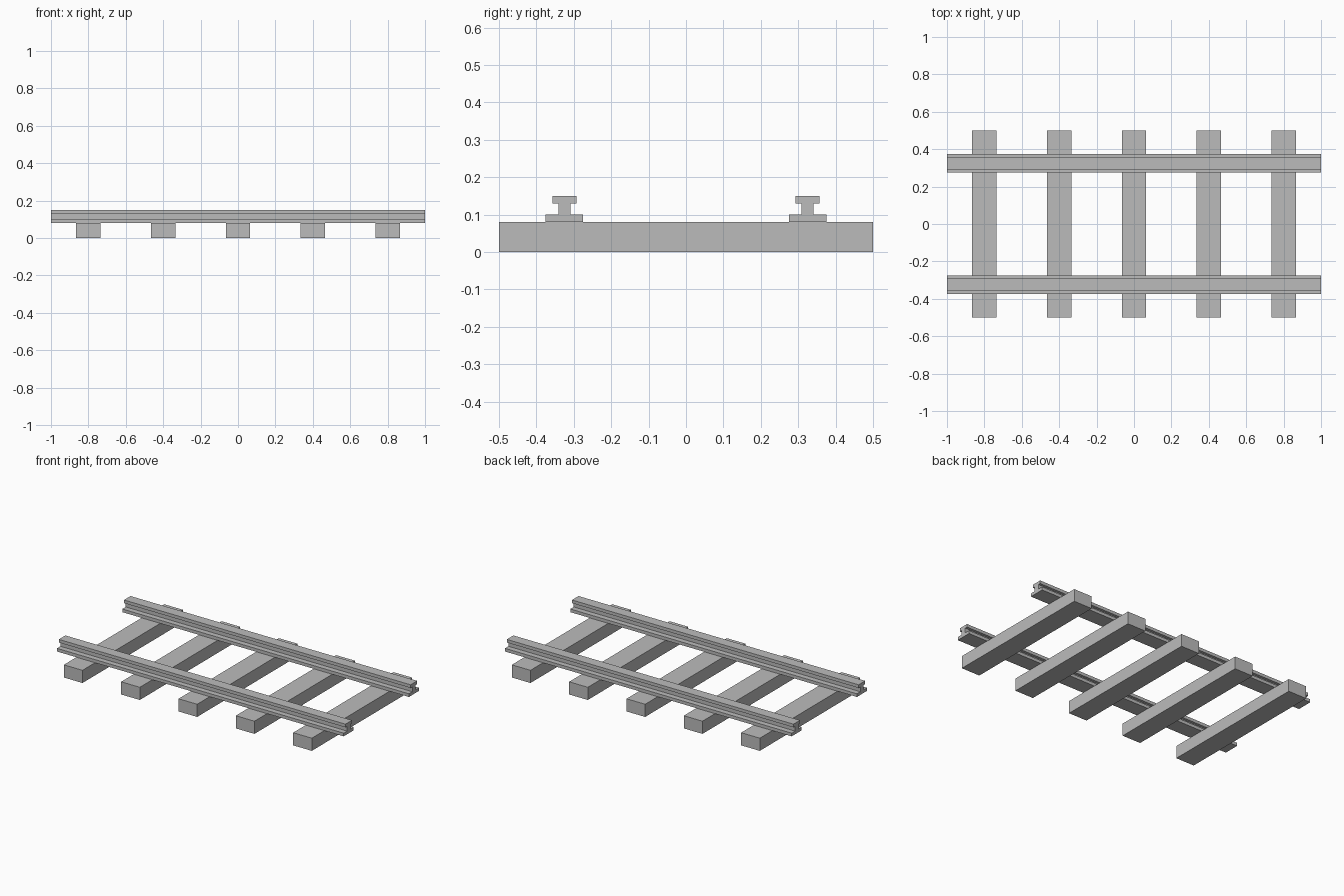
import bpy, bmesh

if "Cube" in bpy.data.objects:
    bpy.data.objects.remove(bpy.data.objects["Cube"])

# Single flat grey
grey = bpy.data.materials.new("light_grey")
grey.diffuse_color = (0.5, 0.5, 0.5, 1)
grey.use_nodes = True
grey.node_tree.nodes["Principled BSDF"].inputs["Base Color"].default_value = grey.diffuse_color


def extrude_profile(name, points, vector):
    """Make a closed solid by extruding a flat outline along a vector."""
    bm = bmesh.new()
    face = bm.faces.new([bm.verts.new(p) for p in points])
    ext = bmesh.ops.extrude_face_region(bm, geom=[face])
    verts = [g for g in ext["geom"] if isinstance(g, bmesh.types.BMVert)]
    bmesh.ops.translate(bm, verts=verts, vec=vector)
    bmesh.ops.recalc_face_normals(bm, faces=bm.faces)
    mesh = bpy.data.meshes.new(name)
    bm.to_mesh(mesh)
    bm.free()
    mesh.materials.append(grey)
    obj = bpy.data.objects.new(name, mesh)
    bpy.context.collection.objects.link(obj)
    return obj


# Rails: foot, web and head as one stepped outline (half width, height)
half = [(0.05, 0.08), (0.05, 0.10), (0.016, 0.10),
        (0.016, 0.13), (0.0325, 0.13), (0.0325, 0.15)]
outline = half + [(-y, z) for y, z in reversed(half)]
for name, cy in (("front_rail", -0.325), ("back_rail", 0.325)):
    extrude_profile(name, [(-1, cy + y, z) for y, z in outline], (2, 0, 0))

# Sleepers: five evenly spaced beams across the track
for i in range(5):
    x, w = -0.8 + 0.4 * i, 0.065
    extrude_profile(f"sleeper_{i + 1}",
                    [(x - w, -0.5, 0), (x + w, -0.5, 0),
                     (x + w, -0.5, 0.08), (x - w, -0.5, 0.08)], (0, 1, 0))
